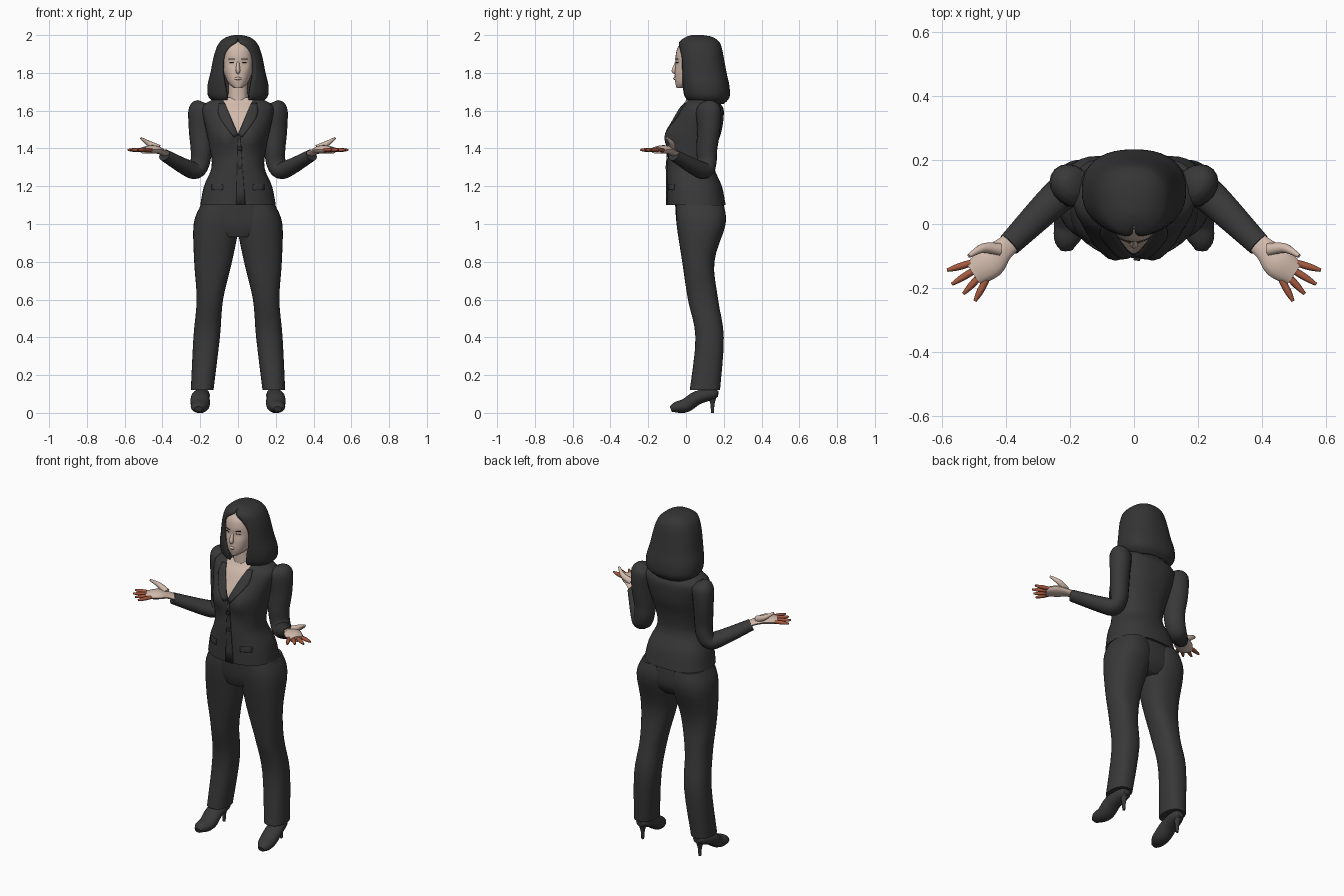
import bpy, bmesh, math
from mathutils import Vector
from mathutils.bvhtree import BVHTree

cube = bpy.data.objects.get("Cube")
if cube:
    bpy.data.objects.remove(cube, do_unlink=True)


def material(name, *rgb):
    mat = bpy.data.materials.new(name)
    mat.use_nodes = True
    mat.diffuse_color = (*rgb, 1)
    mat.node_tree.nodes["Principled BSDF"].inputs["Base Color"].default_value = (*rgb, 1)
    mat.node_tree.nodes["Principled BSDF"].inputs["Roughness"].default_value = .8
    return mat


SUIT = material("charcoal suit", .04, .04, .04)
HAIR = material("black hair", .035, .035, .035)
SKIN = material("pale skin", .64, .49, .41)
FINGER = material("tan fingers", .38, .1, .05)
DARK = material("dark features", .03, .02, .02)


def finish(name, bm, *materials, mirror=False, thickness=0):
    bmesh.ops.recalc_face_normals(bm, faces=bm.faces)
    mesh = bpy.data.meshes.new(name)
    bm.to_mesh(mesh)
    bm.free()
    for mat in materials:
        mesh.materials.append(mat)
    part = bpy.data.objects.new(name, mesh)
    bpy.context.collection.objects.link(part)
    bpy.ops.object.select_all(action="DESELECT")
    part.select_set(True)
    bpy.context.view_layer.objects.active = part
    bpy.ops.object.shade_smooth_by_angle(angle=math.radians(50))
    if thickness:
        solid = part.modifiers.new("thickness", "SOLIDIFY")
        solid.thickness, solid.offset = thickness, -1
    if mirror:
        part.modifiers.new("mirror", "MIRROR").use_mirror_merge = False


def refine(rows, steps=4):
    """Catmull-Rom interpolation between section rows."""
    result = []
    last = len(rows) - 1
    for i in range(last):
        before, start, end, after = (rows[max(0, min(last, i + k))] for k in (-1, 0, 1, 2))
        for step in range(steps):
            t = step / steps
            result.append([b + t / 2 * (c - a + t * (2 * a - 5 * b + 4 * c - d + t * (3 * (b - c) + d - a)))
                           for a, b, c, d in zip(before, start, end, after)])
    return result + [list(rows[last])]


def bridge(rings, closed=True, caps=True):
    bm = bmesh.new()
    loops = [[bm.verts.new(point) for point in ring] for ring in rings]
    count = len(loops[0])
    for low, high in zip(loops, loops[1:]):
        for i in range(count if closed else count - 1):
            j = (i + 1) % count
            bm.faces.new((low[i], low[j], high[j], high[i]))
    if caps:
        bm.faces.new(loops[0])
        bm.faces.new(loops[-1])
    return bm


def oval(z, half_width, front, back, angle, centre=0):
    """Point on a slightly squared oval, measured round from the front."""
    def squared(value):
        return math.copysign(abs(value) ** .85, value)
    return Vector((centre + half_width * squared(math.sin(angle)),
                   (front + back) / 2 - (back - front) / 2 * squared(math.cos(angle)), z))


def loft(rows, centre=lambda z: 0, sides=32):
    """Level sections given as height, half width, front, back."""
    return bridge([[oval(*row, math.tau * i / sides, centre(row[0])) for i in range(sides)]
                   for row in refine(rows)])


def tube(rows, across, flat=1, sides=14):
    """Sections along a path given as a point and a radius."""
    rows = refine(rows)
    points = [Vector(row[:3]) for row in rows]
    rings = []
    for i, point in enumerate(points):
        along = points[min(i + 1, len(points) - 1)] - points[max(i - 1, 0)]
        side = along.cross(Vector(across)).normalized()
        wide = side.cross(along).normalized()
        turns = [math.tau * k / sides for k in range(sides)]
        rings.append([point + rows[i][3] * (wide * math.cos(a) + side * flat * math.sin(a)) for a in turns])
    return bridge(rings)


def drape(name, surface, inner, outer, mat, lift=.006, mirror=True):
    """Thin plate laid on a front surface between two edges of x, z points."""
    rings = []
    for edge, rim in zip(refine(inner), refine(outer)):
        ring = []
        for k in range(5):
            x, z = Vector(edge).lerp(Vector(rim), k / 4)
            hit = surface.ray_cast(Vector((x, -1, z)), Vector((0, 1, 0)))[0]
            ring.append((x, (hit.y if hit else 0) - lift, z))
        rings.append(ring)
    finish(name, bridge(rings, closed=False, caps=False), mat, mirror=mirror, thickness=lift)


def bump(value, middle, spread):
    return math.exp(-((value - middle) / spread) ** 2)


# Trousers
finish("trouser_hips", loft([(.93, .12, -.03, .16), (1, .22, -.05, .2), (1.15, .18, -.06, .19)]), SUIT)
finish("trouser_legs", loft(
    [(1.1, .09, -.05, .2), (1, .12, -.05, .21), (.8, .1, -.02, .15), (.6, .07, .01, .17),
     (.4, .07, .05, .2), (.12, .06, .02, .18)], centre=lambda z: .2 - .085 * z), SUIT, mirror=True)

# High-heeled shoes
finish("shoes", tube(
    [(.21, -.08, .02, .02), (.21, -.05, .03, .04), (.2, 0, .04, .05), (.2, .06, .08, .05),
     (.19, .14, .1, .04), (.19, .17, .1, .02)], across=(1, 0, 0), flat=.75), SUIT, mirror=True)
finish("shoe_heels", tube(
    [(.19, .14, .09, .025), (.19, .14, .05, .012), (.19, .14, 0, .008)], across=(1, 0, 0)), SUIT, mirror=True)

# Jacket body with bust and open neckline
jacket = loft([(1.1, .2, -.1, .21), (1.2, .18, -.1, .19), (1.3, .14, -.1, .15), (1.4, .15, -.09, .16),
               (1.5, .17, -.08, .19), (1.6, .19, -.04, .2), (1.64, .17, -.01, .18), (1.67, .1, .01, .16)], sides=40)
for v in jacket.verts:
    if v.co.y < .03:
        v.co.y -= .035 * bump(abs(v.co.x), .07, .06) * bump(v.co.z, 1.46, .07)
NECKLINE, SLOPE = 1.48, .44
for side in (1, -1):
    bmesh.ops.bisect_plane(jacket, geom=jacket.verts[:] + jacket.edges[:] + jacket.faces[:],
                           plane_co=(0, 0, NECKLINE), plane_no=(side, 0, -SLOPE))
for face in jacket.faces:
    x, y, z = face.calc_center_median()
    face.material_index = int(y < .06 and abs(x) < (z - NECKLINE) * SLOPE)
chest = BVHTree.FromBMesh(jacket)
finish("jacket_body", jacket, SUIT, SKIN)

# Jacket details
drape("lapels", chest, [(0, 1.47), (.036, 1.56), (.07, 1.64)], [(.02, 1.46), (.1, 1.57), (.1, 1.64)], SUIT)
drape("pocket_flaps", chest, [(.08, 1.18), (.08, 1.21)], [(.14, 1.18), (.14, 1.21)], SUIT)
drape("front_overlap", chest, [(-.01, 1.1), (0, 1.47)], [(.04, 1.1), (.01, 1.47)], SUIT, mirror=False)
for label, z in (("upper", 1.4), ("lower", 1.3)):
    low, high = z - .01, z + .01
    drape(label + "_button", chest, [(0, low), (0, high)], [(.02, low), (.02, high)], DARK, .009, mirror=False)

# Sleeves bent at the elbow
finish("sleeves", tube(
    [(.185, .12, 1.645, .03), (.195, .12, 1.61, .07), (.2, .12, 1.5, .065), (.195, .11, 1.4, .06),
     (.2, .11, 1.33, .056), (.225, .095, 1.285, .055), (.275, .05, 1.3, .05), (.39, -.065, 1.365, .037)],
    across=(1, 1, 0), flat=.85, sides=18), SUIT, mirror=True)

# Open hands, palms up
ACROSS = Vector((.6, .8, 0))
finish("palms", tube(
    [(.36, -.04, 1.36, .03), (.41, -.08, 1.385, .036), (.45, -.12, 1.395, .05), (.5, -.155, 1.39, .04)],
    across=ACROSS, flat=.45), SKIN, mirror=True)
finish("thumbs", tube(
    [(.42, -.08, 1.4, .02), (.47, -.075, 1.425, .015), (.515, -.1, 1.455, .006)], across=ACROSS), SKIN, mirror=True)
for i, label in enumerate(("index", "middle", "ring", "little")):
    knuckle = Vector((.485, -.15, 1.392)) + ACROSS * (.036 - .024 * i)
    spread = -math.radians(17 + 15 * i)
    reach = Vector((math.cos(spread), math.sin(spread), 0)) * (.09 - .01 * abs(i - 1))
    finish(label + "_fingers", tube(
        [(*(knuckle - reach / 5), .01), (*(knuckle + reach / 2), .011), (*(knuckle + reach), .005)],
        across=ACROSS, sides=8), FINGER, mirror=True)

# Neck and head with hollow eye sockets
finish("neck", loft([(1.58, .07, 0, .14), (1.66, .054, 0, .12), (1.76, .05, 0, .11)]), SKIN)
head = loft([(1.72, .02, -.05, .01), (1.74, .045, -.055, .06), (1.77, .063, -.06, .12), (1.82, .08, -.058, .16),
             (1.88, .085, -.056, .17), (1.93, .08, -.046, .16), (1.965, .06, -.02, .14)])
for v in head.verts:
    if v.co.y < 0:
        v.co.y += .01 * bump(abs(v.co.x), .035, .02) * bump(v.co.z, 1.85, .02)
features = BVHTree.FromBMesh(head)
finish("head", head, SKIN)
finish("nose", tube([(0, -.05, 1.86, .006), (0, -.06, 1.83, .01), (0, -.064, 1.81, .012), (0, -.055, 1.8, .008)],
                    across=(1, 0, 0)), SKIN)
finish("lips", tube([(-.025, -.05, 1.77, .003), (0, -.06, 1.77, .008), (.025, -.05, 1.77, .003)],
                    across=(0, 1, 0)), SKIN)
for label, z, near, far in (("eyes", 1.854, .024, .045), ("eyebrows", 1.872, .018, .05)):
    drape(label, features, [(near, z), (near, z + .004)], [(far, z), (far, z + .004)], DARK, .002)

# Shoulder-length hair, each section parted in front by a half gap
strands = 36
rings = []
for *section, gap in refine([
        (2, .02, .03, .09, 0), (1.99, .06, 0, .14, 0), (1.965, .095, -.035, .175, .01), (1.93, .115, -.04, .19, .05),
        (1.88, .13, -.04, .2, .08), (1.8, .146, -.035, .215, .084), (1.73, .162, -.025, .23, .07),
        (1.67, .155, -.01, .23, .06), (1.635, .11, .03, .2, .055)]):
    part = math.asin((max(gap, 0) / section[1]) ** 1.2)
    rings.append([oval(*section, part + (math.tau - 2 * part) * i / strands) for i in range(strands + 1)])
hair = bridge(rings, closed=False, caps=False)
hair.verts.ensure_lookup_table()
hair.faces.new(hair.verts[:strands + 1])
bmesh.ops.remove_doubles(hair, verts=hair.verts, dist=.0005)
finish("hair", hair, HAIR, thickness=.02)
